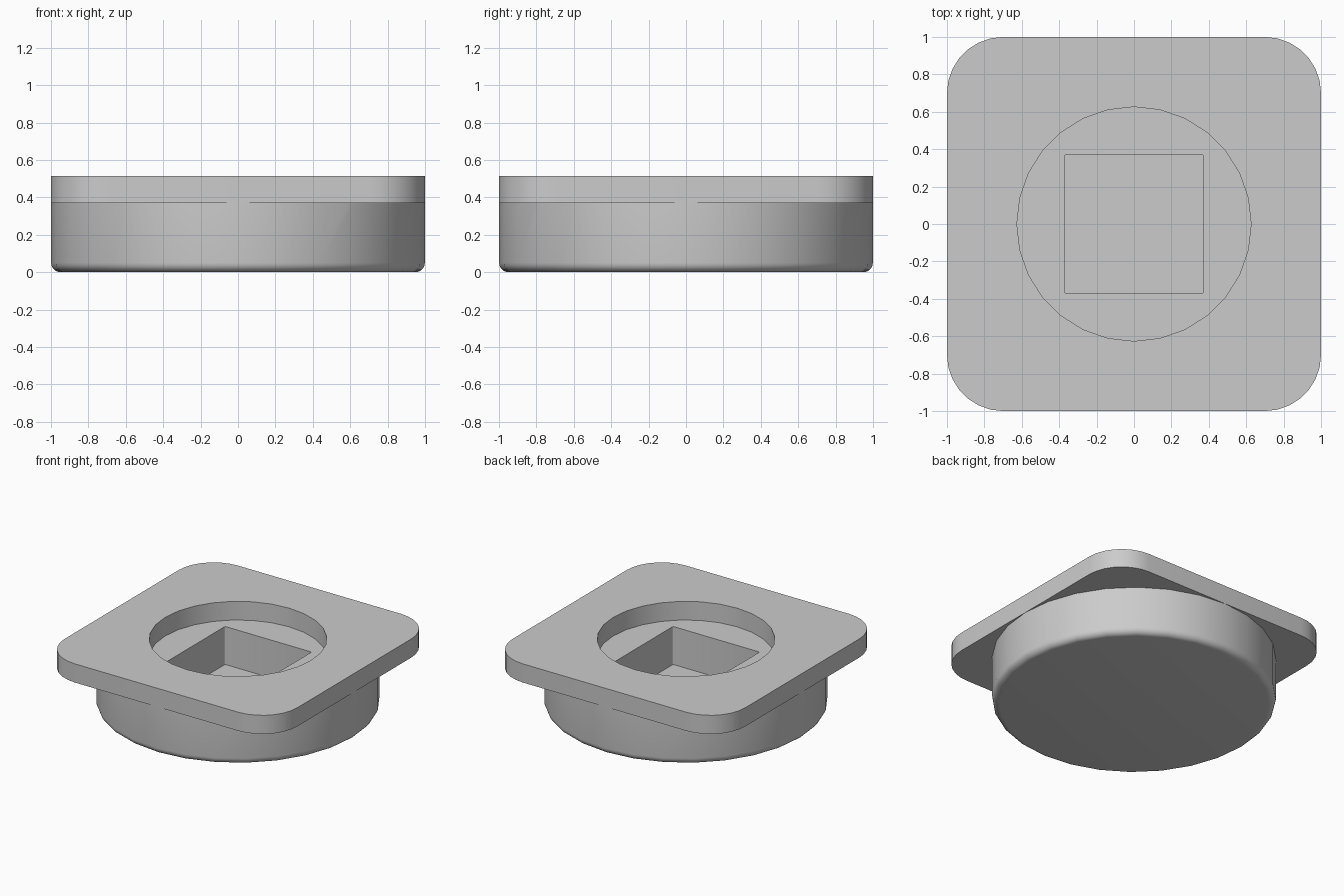
import bpy, bmesh, math

if "Cube" in bpy.data.objects:
    bpy.data.objects.remove(bpy.data.objects["Cube"])

grey = bpy.data.materials.new("plain grey")
grey.diffuse_color = (0.6, 0.6, 0.6, 1)
grey.use_nodes = True
grey.node_tree.nodes["Principled BSDF"].inputs["Base Color"].default_value = grey.diffuse_color


def rounded_square(half, radius, steps):
    """Outline of a square with rounded corners; half == radius gives a circle."""
    pts = []
    for q in range(4):
        mid = math.pi / 4 + q * math.pi / 2
        cx = math.copysign(half - radius, math.cos(mid))
        cy = math.copysign(half - radius, math.sin(mid))
        for i in range(steps + 1):
            if half == radius and i == steps:
                continue
            a = (q + i / steps) * math.pi / 2
            pts.append((cx + radius * math.cos(a), cy + radius * math.sin(a)))
    return pts


def loft(name, sections):
    """Closed solid through stacked outlines, given as (z, outline) from the bottom up."""
    bm = bmesh.new()
    rings = [[bm.verts.new((x, y, z)) for x, y in pts] for z, pts in sections]
    n = len(rings[0])
    for lo, hi in zip(rings, rings[1:]):
        for i in range(n):
            j = (i + 1) % n
            bm.faces.new((lo[i], lo[j], hi[j], hi[i]))
    bm.faces.new(rings[0][::-1])
    bm.faces.new(rings[-1])
    mesh = bpy.data.meshes.new(name)
    bm.to_mesh(mesh)
    bm.free()
    mesh.materials.append(grey)
    obj = bpy.data.objects.new(name, mesh)
    bpy.context.collection.objects.link(obj)
    return obj


def combine(target, tool, operation):
    """Apply a boolean and discard the tool object."""
    mod = target.modifiers.new(operation.lower(), "BOOLEAN")
    mod.operation, mod.solver, mod.object = operation, "EXACT", tool
    bpy.context.view_layer.objects.active = target
    bpy.ops.object.modifier_apply(modifier=mod.name)
    bpy.data.objects.remove(tool)


def circle(r):
    return rounded_square(r, r, 7)


# Round body with a filleted bottom edge, running up into the plate
fillet, body_r = 0.05, 0.999
sections = []
for i in range(7):
    a = i / 6 * math.pi / 2
    sections.append((fillet * (1 - math.cos(a)),
                     circle(body_r - fillet * (1 - math.sin(a)))))
sections.append((0.44, circle(body_r)))
body = loft("round_body", sections)

# Square flange plate with rounded corners
outline = rounded_square(1.0, 0.3, 7)
housing = loft("socket_housing", [(0.37, outline), (0.515, outline)])
combine(housing, body, "UNION")

# Round recess through the plate, then the square socket below it
recess = loft("recess_cutter", [(0.37, circle(0.626)), (0.6, circle(0.626))])
combine(housing, recess, "DIFFERENCE")
square = rounded_square(0.372, 0.012, 3)
socket = loft("socket_cutter", [(0.075, square), (0.45, square)])
combine(housing, socket, "DIFFERENCE")

# Smooth curved walls, sharp edges kept
bpy.ops.object.select_all(action="DESELECT")
housing.select_set(True)
bpy.context.view_layer.objects.active = housing
bpy.ops.object.shade_smooth_by_angle(angle=math.radians(35))
